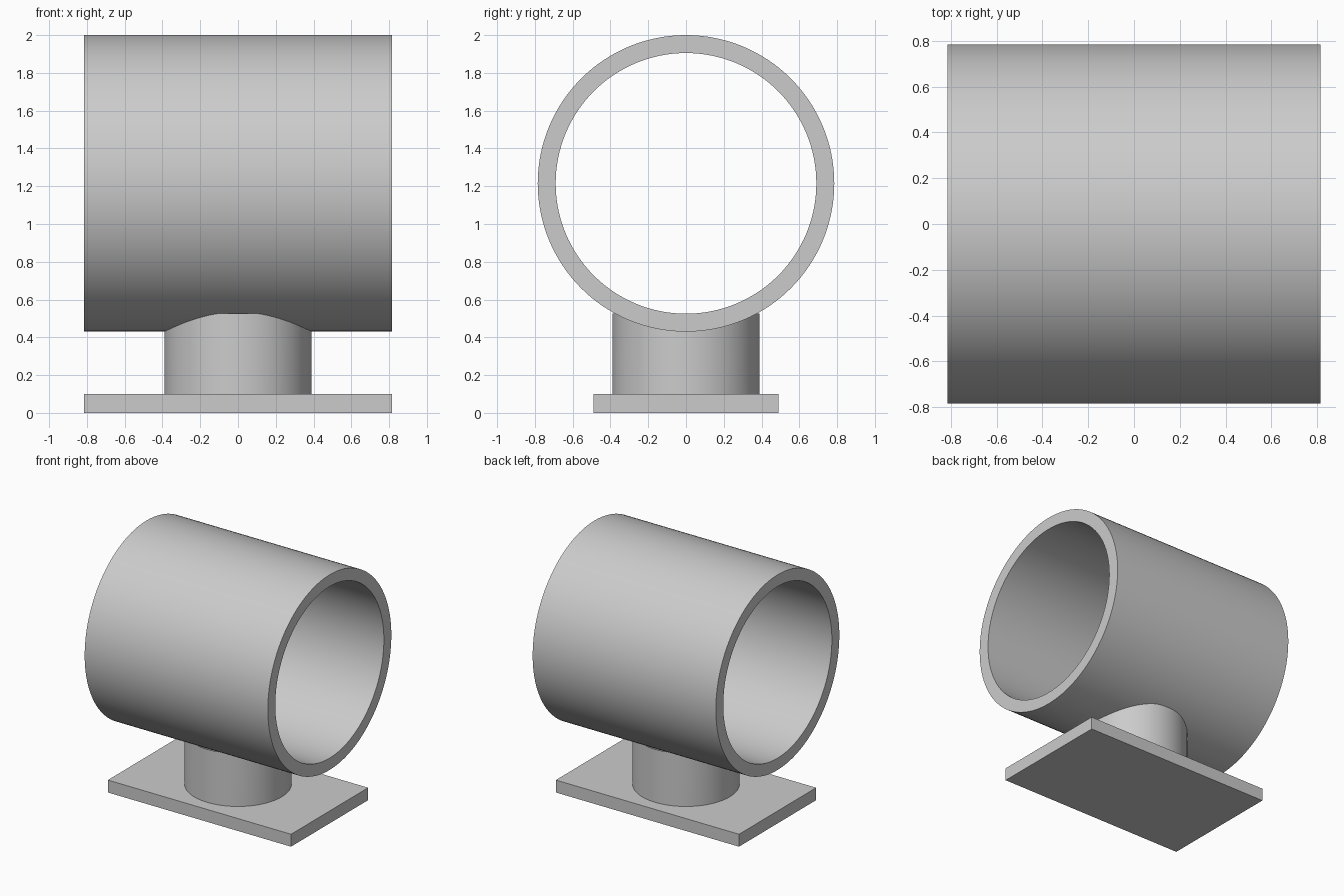
import bpy, bmesh
from math import sin, cos, pi, sqrt, radians

cube = bpy.data.objects.get("Cube")
if cube:
    bpy.data.objects.remove(cube, do_unlink=True)

grey = bpy.data.materials.new("plain grey")
grey.use_nodes = True
grey.diffuse_color = (0.6, 0.6, 0.6, 1)
grey.node_tree.nodes["Principled BSDF"].inputs["Base Color"].default_value = (0.6, 0.6, 0.6, 1)

HALF_LENGTH, OUTER, INNER, AXIS_Z = 0.815, 0.785, 0.69, 1.215
POST_RADIUS, PLATE_TOP, POST_TOP = 0.39, 0.10, 0.527


def finish(name, bm, smooth):
    bmesh.ops.recalc_face_normals(bm, faces=bm.faces)
    mesh = bpy.data.meshes.new(name)
    bm.to_mesh(mesh)
    bm.free()
    mesh.materials.append(grey)
    obj = bpy.data.objects.new(name, mesh)
    bpy.context.collection.objects.link(obj)
    if smooth:
        bpy.ops.object.select_all(action="DESELECT")
        obj.select_set(True)
        bpy.context.view_layer.objects.active = obj
        bpy.ops.object.shade_smooth_by_angle(angle=radians(30))
    return obj


# Open horizontal tube: a rectangular wall section swept around the x axis
bm = bmesh.new()
section = [(-HALF_LENGTH, OUTER), (HALF_LENGTH, OUTER), (HALF_LENGTH, INNER), (-HALF_LENGTH, INNER)]
segments = 128
rings = []
for i in range(segments):
    a = 2 * pi * i / segments
    rings.append([bm.verts.new((x, r * sin(a), AXIS_Z + r * cos(a))) for x, r in section])
for i, ring in enumerate(rings):
    following = rings[(i + 1) % segments]
    for j in range(4):
        k = (j + 1) % 4
        bm.faces.new((ring[j], ring[k], following[k], following[j]))
finish("tube", bm, True)

# Round post whose top edge follows the underside of the tube
bm = bmesh.new()
bmesh.ops.create_cone(bm, cap_ends=True, segments=96, radius1=POST_RADIUS,
                      radius2=POST_RADIUS, depth=1)
bm.faces.ensure_lookup_table()
top = [f for f in bm.faces if f.normal.z > 0.9]
bmesh.ops.delete(bm, geom=top, context="FACES_ONLY")
for v in bm.verts:
    if v.co.z > 0:
        v.co.z = min(AXIS_Z - sqrt(OUTER ** 2 - v.co.y ** 2) + 0.002, POST_TOP)
    else:
        v.co.z = PLATE_TOP
finish("post", bm, True)

# Flat rectangular base
bm = bmesh.new()
bmesh.ops.create_cube(bm, size=1)
for v in bm.verts:
    v.co.x *= 2 * HALF_LENGTH
    v.co.y *= 0.98
    v.co.z = (v.co.z + 0.5) * PLATE_TOP
finish("base_plate", bm, False)
